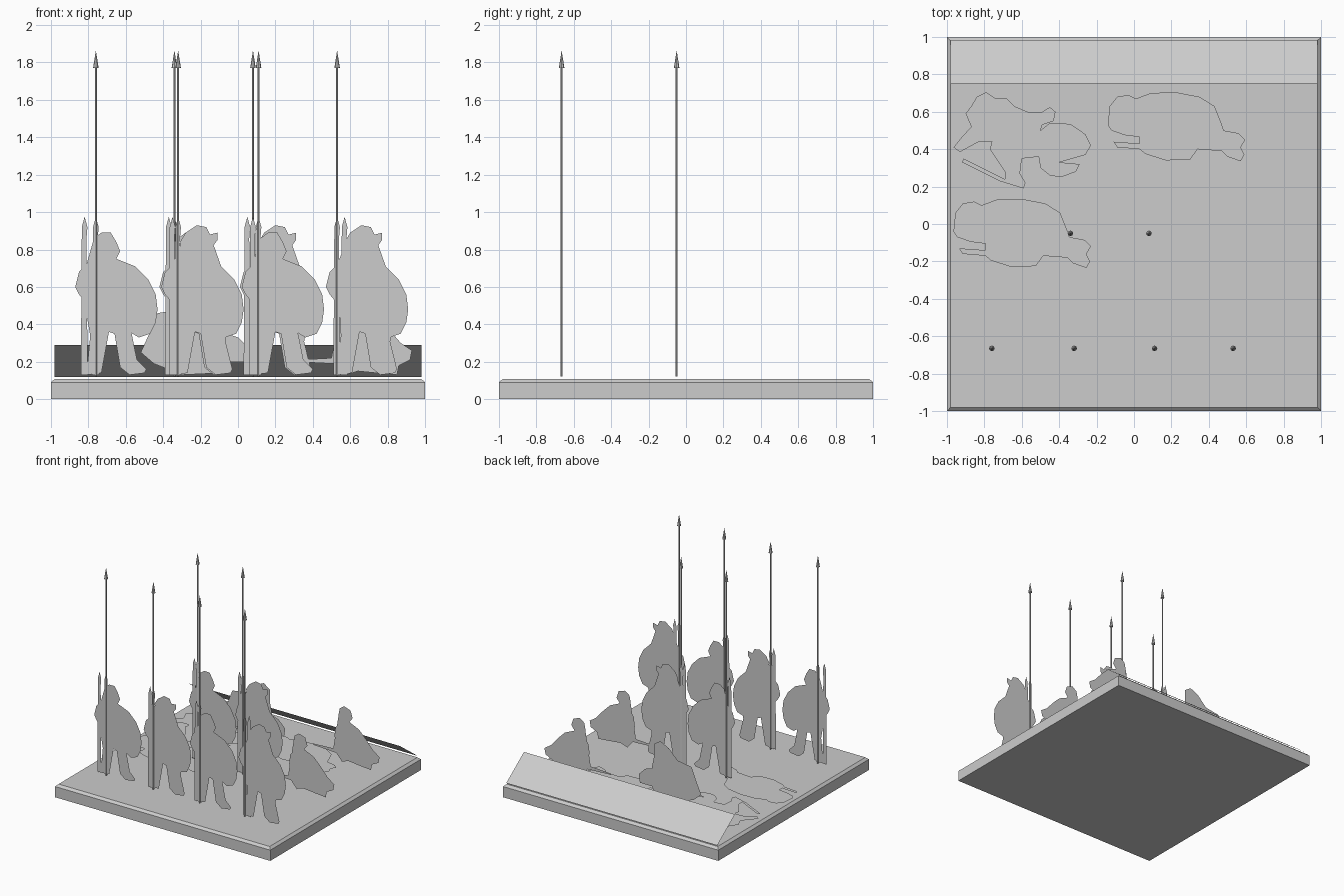
import bpy, bmesh, math
from mathutils import Vector

if "Cube" in bpy.data.objects:
    bpy.data.objects.remove(bpy.data.objects["Cube"])

grey = bpy.data.materials.new("plain grey")
grey.diffuse_color = (0.604, 0.604, 0.604, 1)
grey.use_nodes = True
grey.node_tree.nodes["Principled BSDF"].inputs["Base Color"].default_value = grey.diffuse_color


def finish(name, bm):
    mesh = bpy.data.meshes.new(name)
    bm.to_mesh(mesh)
    bm.free()
    mesh.materials.append(grey)
    obj = bpy.data.objects.new(name, mesh)
    bpy.context.collection.objects.link(obj)
    return obj


def add_outline(bm, pts, place):
    """Fill a closed outline given in hundredths of a unit."""
    face = bm.faces.new([bm.verts.new(place(x / 100, v / 100)) for x, v in pts])
    bmesh.ops.triangulate(bm, faces=[face])


def standing(name, outlines, x0, y0):
    bm = bmesh.new()
    for pts in outlines:
        add_outline(bm, pts, lambda x, z: Vector((x0 + x, y0, z)))
    return finish(name, bm)


def lying(name, pts, x0, y0):
    bm = bmesh.new()
    add_outline(bm, pts, lambda x, y: Vector((x0 + x, y0 + y, 0.12)))
    bmesh.ops.recalc_face_normals(bm, faces=bm.faces)
    for f in bm.faces:
        if f.normal.z < 0:
            f.normal_flip()
    return finish(name, bm)


# base slab with chamfered top edge
bm = bmesh.new()
rings = []
for half, z in ((1, 0), (1, 0.09), (0.98, 0.108)):
    rings.append([bm.verts.new((sx * half, sy * half, z))
                  for sx, sy in ((-1, -1), (1, -1), (1, 1), (-1, 1))])
for a, b in zip(rings, rings[1:]):
    for i in range(4):
        j = (i + 1) % 4
        bm.faces.new((a[i], a[j], b[j], b[i]))
bm.faces.new(rings[0][::-1])
bm.faces.new(rings[-1])
finish("base", bm)

# sloping label panel along the back edge
bm = bmesh.new()
bm.faces.new([bm.verts.new(p) for p in ((0.98, 0.985, 0.118), (0.98, 0.75, 0.29),
                                        (-0.98, 0.75, 0.29), (-0.98, 0.985, 0.118))][::1])
bm.normal_update()
for f in bm.faces:
    if f.normal.z < 0:
        f.normal_flip()
finish("back_panel", bm)

# soldier cutout: shared body, two helmets, short spears
BODY = [(17, 73), (23, 71), (30, 64), (34, 56), (35, 48), (34, 41), (31, 35), (25, 33),
        (20, 36), (17, 32), (20, 26), (24, 21), (29, 16), (28, 14), (20, 13), (15, 17),
        (14, 27), (12, 35), (9, 36), (7, 30), (5, 22), (5, 14), (-3, 13), (-1, 34),
        (-2, 50), (-7, 56), (-9, 60), (-7, 68), (-3, 72), (4, 74)]
CREST = [(3, 78), (1, 84), (4, 89), (10, 93), (15, 92), (17, 88), (21, 89), (21, 85),
         (18, 81), (20, 76), (15, 75)]
HOOD = [(1, 79), (1, 86), (5, 89), (10, 89), (13, 84), (15, 79), (13, 75), (15, 73.5)]


def short_spear(x):
    return [(x, 97.5), (x + 1.5, 92), (x + 1, 86), (x + 1.6, 13),
            (x - 2, 13), (x - 1, 86), (x - 1.5, 92)]


def soldier(name, x0, y0, head, spear, shift):
    body = [(x + shift, z) for x, z in BODY + head]
    standing(name, [body, short_spear(spear), short_spear(0)], x0, y0)


def pike(name, x, y):
    """Long pole with a pointed head."""
    bm = bmesh.new()
    for r1, r2, z1, z2 in ((0.0055, 0.0055, 0.12, 1.78), (0.015, 0.0, 1.77, 1.865)):
        made = bmesh.ops.create_cone(bm, cap_ends=True, segments=8, radius1=r1,
                                     radius2=r2, depth=z2 - z1)
        bmesh.ops.translate(bm, verts=made["verts"], vec=(x, y, (z1 + z2) / 2))
    finish(name, bm)


RANKS = [(-0.76, -0.665, HOOD, -6, -2), (-0.32, -0.665, CREST, -3, 0),
         (0.11, -0.665, HOOD, -3, 0), (0.53, -0.665, CREST, 4, 3),
         (-0.34, -0.05, HOOD, -3, 1), (0.08, -0.05, CREST, -3, 2)]
for n, (x, y, head, spear, shift) in enumerate(RANKS, 1):
    soldier(f"soldier_{n}", x, y, head, spear, shift)
    pike(f"pike_{n}", x, y)

# kneeling figures
KNEEL = [(60, 60), (66, 58), (68, 52), (65, 48), (74, 44), (81, 37), (87, 30), (93, 26),
         (92, 21), (86, 18), (85, 13), (74, 14), (70, 20), (64, 15), (58, 13), (56, 19),
         (50, 19), (31, 20), (31, 21), (50, 22), (56, 27), (51, 32), (52, 40), (56, 45),
         (55, 52), (56, 57)]
standing("kneeler_1", [KNEEL], 0, -0.05)
standing("kneeler_2", [KNEEL], 0, 0.55)
CROUCH = [(-52, 25), (-47, 36), (-43, 46), (-30, 48), (-22, 56), (-14, 60), (-8, 56),
          (-8, 45), (-6, 35), (0, 33), (6, 27), (5, 20), (-6, 20), (-9, 14), (-30, 13),
          (-45, 19)]
standing("croucher", [CROUCH], 0, 0.54)

# fallen figures lying on the base
FALLEN = [(-14, 53), (-13, 63), (-9, 68), (-3, 69), (1, 67), (9, 70), (22, 70.5), (35, 68),
          (43, 63), (47, 53), (48, 50), (56, 48.5), (59.5, 45), (57, 41), (59, 37),
          (57, 33.5), (50, 36), (47, 39), (34, 40), (30, 34.5), (17, 34), (6, 37.5),
          (3, 40), (-9, 41), (-11, 44), (3, 43), (3, 46.5), (-5, 47.5), (-12, 50)]
lying("fallen_1", FALLEN, 0, 0)
lying("fallen_2", FALLEN, -0.825, -0.57)
SPRAWL = [(-84, 68), (-79, 70.5), (-74, 67), (-68, 67), (-64, 63), (-57, 60), (-49, 60),
          (-45, 62.5), (-42, 60), (-43, 55), (-49, 53), (-50, 50), (-45, 54), (-34, 53.5),
          (-26, 48), (-23, 42), (-26, 37), (-40, 33), (-29, 32), (-31, 28), (-39, 25),
          (-45, 26), (-50, 30), (-51, 36), (-60, 35), (-61, 27), (-58, 22), (-59, 19),
          (-72, 23), (-92, 33), (-91, 35), (-69, 24), (-69, 28), (-77, 40), (-76, 44),
          (-83, 44), (-93, 38.5), (-96.5, 41), (-92, 46.5), (-87, 52), (-90, 59), (-87, 63)]
lying("sprawled", SPRAWL, 0, 0)
